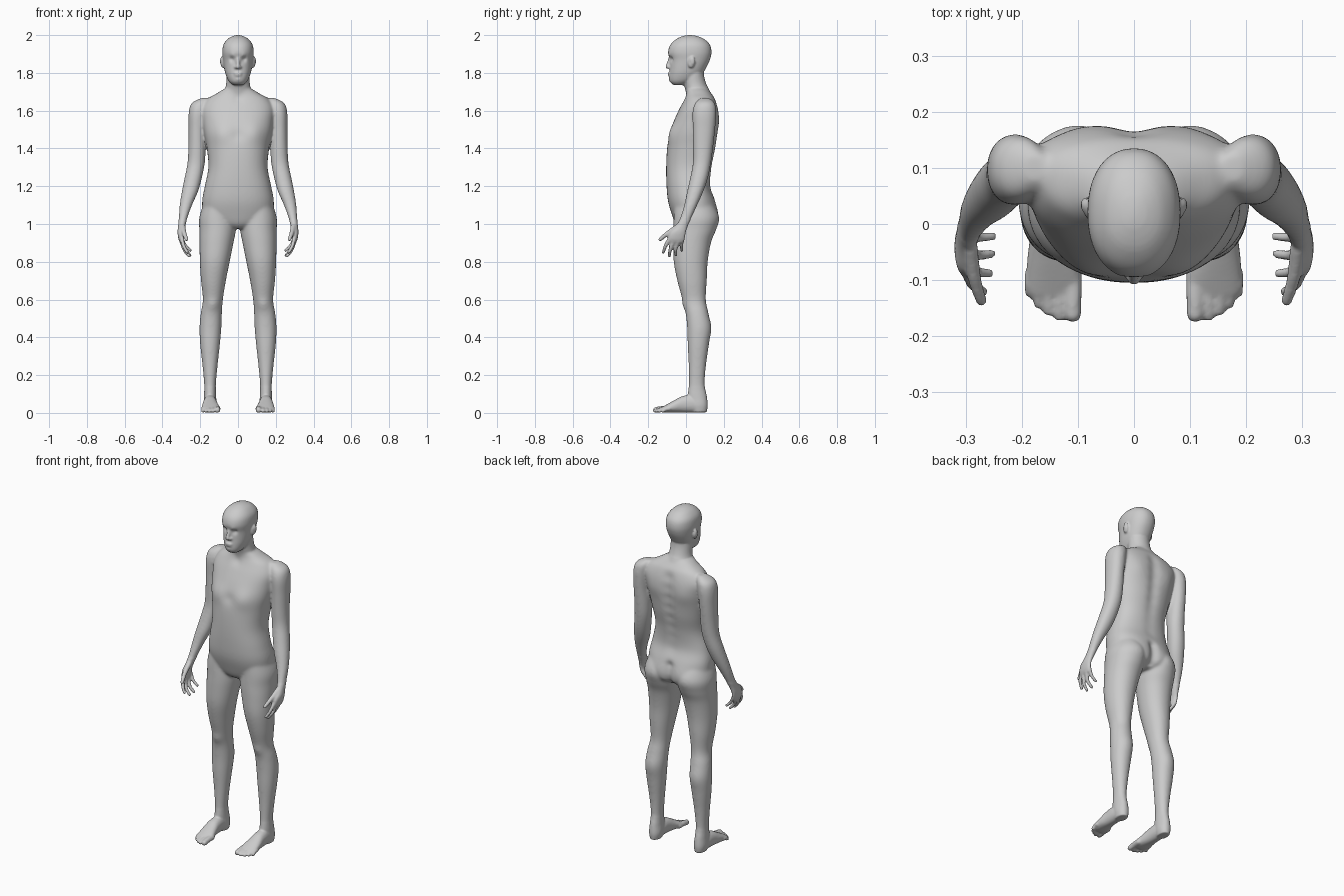
import bpy, bmesh, math
from mathutils import Vector, Matrix

bm = bmesh.new()


def spline(rows, steps=5):
    # Catmull-Rom interpolation through rows of numbers
    out = []
    for i in range(len(rows) - 1):
        a, b, c, d = (rows[max(0, min(len(rows) - 1, i + k))] for k in (-1, 0, 1, 2))
        for s in range(steps):
            t = s / steps
            out.append([0.5 * (2 * q + (r - p) * t + (2 * p - 5 * q + 4 * r - w) * t * t
                               + (3 * q - p - 3 * r + w) * t ** 3)
                        for p, q, r, w in zip(a, b, c, d)])
    return out + [list(rows[-1])]


def loft(rows, exp=2.0, axis='z', side=1, n=40):
    # rows: position, centre u, centre v, radius u, radius v (front), radius v (back)
    rings = []
    for r in spline([tuple(r) if len(r) == 6 else tuple(r) + (r[4],) for r in rows]):
        t, cu, cv, ru, rf, rb = r
        ring = []
        for k in range(n):
            a = 2 * math.pi * k / n
            c, s = math.cos(a), math.sin(a)
            u = cu + ru * math.copysign(abs(c) ** (2 / exp), c)
            v = cv + (rb if s > 0 else rf) * math.copysign(abs(s) ** (2 / exp), s)
            ring.append(bm.verts.new((side * u, v, t) if axis == 'z' else (side * u, t, v)))
        rings.append(ring)
    for a, b in zip(rings, rings[1:]):
        for k in range(n):
            bm.faces.new((a[k], a[(k + 1) % n], b[(k + 1) % n], b[k]))
    bm.faces.new(rings[0])
    bm.faces.new(rings[-1])


def ball(pos, size, side=1):
    m = Matrix.Translation((pos[0] * side, pos[1], pos[2])) @ Matrix.Diagonal((*size, 1))
    bmesh.ops.create_icosphere(bm, subdivisions=3, radius=1, matrix=m)


def digit(path, r0, r1, side=1):
    pts = spline(path, 7)
    for i, p in enumerate(pts):
        r = r0 + (r1 - r0) * i / (len(pts) - 1)
        ball(p, (r, r, r), side)


def profile(rows):
    # z, half width, front y, widest y, back y
    return [(z, 0, c, w, c - f, b - c) for z, w, f, c, b in rows]


# torso
loft(profile([
    (.975, .05, -.03, .05, .11), (1.0, .13, -.055, .05, .155), (1.05, .182, -.075, .05, .165),
    (1.12, .19, -.095, .04, .155), (1.2, .176, -.103, .03, .13), (1.3, .157, -.105, .03, .137),
    (1.4, .165, -.10, .05, .158), (1.48, .18, -.085, .06, .168), (1.55, .19, -.062, .08, .173),
    (1.61, .195, -.035, .095, .17), (1.66, .165, -.01, .09, .155), (1.69, .115, 0, .075, .135),
    (1.715, .075, 0, .06, .115)]), 2.35)
# neck
loft(profile([(1.64, .08, .0, .06, .14), (1.70, .072, -.002, .055, .128), (1.74, .063, -.012, .045, .108),
              (1.79, .061, -.02, .04, .095), (1.85, .058, -.02, .045, .095)]))
# head
loft(profile([
    (1.735, .025, -.065, -.035, .0), (1.75, .044, -.083, -.025, .02), (1.77, .057, -.089, -.01, .055),
    (1.80, .068, -.088, 0, .09), (1.83, .074, -.086, .01, .108), (1.87, .079, -.086, .02, .127),
    (1.91, .083, -.095, .02, .135), (1.95, .077, -.082, .02, .126), (1.98, .054, -.05, .02, .095),
    (1.995, .027, -.015, .02, .058), (2.0, .005, .01, .02, .03)]), 2.2)
# nose and lips
digit([(0, -.084, 1.882), (0, -.092, 1.855), (0, -.098, 1.833)], .007, .0115)
ball((0, -.087, 1.797), (.023, .010, .006))
ball((0, -.086, 1.786), (.020, .010, .006))

for s in (1, -1):
    # nostril, ear
    ball((.012, -.088, 1.83), (.009, .010, .008), s)
    ball((.081, .028, 1.855), (.010, .019, .030), s)
    ball((.088, .034, 1.862), (.007, .014, .024), s)
    # arm and palm
    loft([(1.667, .175, .10, .02, .025), (1.64, .20, .10, .045, .052), (1.59, .212, .097, .049, .063),
          (1.50, .217, .095, .045, .059), (1.40, .217, .09, .046, .053), (1.32, .222, .084, .046, .048),
          (1.24, .238, .068, .046, .047), (1.17, .255, .048, .043, .043), (1.10, .276, .025, .033, .035),
          (1.03, .291, -.002, .023, .030), (.99, .298, -.022, .019, .032), (.955, .304, -.043, .016, .042),
          (.92, .301, -.051, .014, .044), (.90, .297, -.052, .009, .037)], 2.1, side=s)
    # fingers and thumb
    digit([(.298, -.083, .93), (.288, -.108, .885), (.268, -.12, .85)], .0115, .0085, s)
    digit([(.30, -.064, .915), (.285, -.083, .865), (.258, -.088, .83)], .0115, .0085, s)
    digit([(.30, -.040, .91), (.28, -.055, .865), (.254, -.053, .835)], .0115, .0085, s)
    digit([(.297, -.018, .92), (.278, -.024, .885), (.252, -.022, .86)], .0105, .008, s)
    digit([(.292, -.045, .985), (.284, -.098, .95), (.272, -.137, .918)], .015, .010, s)
    # leg
    loft([(1.14, .10, .03, .07, .09), (1.04, .108, .05, .096, .115), (.97, .108, .045, .097, .112),
          (.90, .114, .032, .09, .10), (.80, .123, .025, .079, .09), (.70, .13, .032, .066, .078),
          (.60, .133, .043, .053, .062), (.53, .141, .058, .056, .06), (.45, .146, .068, .058, .062),
          (.36, .148, .065, .052, .056), (.25, .148, .06, .04, .046), (.15, .148, .057, .031, .042),
          (.09, .148, .06, .032, .05), (.04, .147, .068, .035, .047), (.003, .147, .07, .028, .04)], 2.1, side=s)
    # foot
    loft([(.09, .147, .03, .03, .028), (.03, .148, .047, .034, .045), (-.02, .148, .045, .037, .043),
          (-.06, .147, .035, .043, .033), (-.10, .143, .024, .049, .022), (-.125, .142, .018, .046, .014)],
         2.2, 'y', s)
    # toes
    for x, y, r in ((.109, -.160, .0155), (.133, -.163, .0105), (.152, -.154, .0105),
                    (.170, -.141, .010), (.185, -.122, .010)):
        digit([(x, -.09, .022), (x, (y - .09) / 2, .021), (x, y, r)], r + .001, r, s)

bmesh.ops.recalc_face_normals(bm, faces=bm.faces)
mesh = bpy.data.meshes.new("body")
bm.to_mesh(mesh)
bm.free()

# fuse the parts into one skin
body = bpy.data.objects.new("body", mesh)
bpy.context.collection.objects.link(body)
fuse = body.modifiers.new("fuse", 'REMESH')
fuse.mode = 'VOXEL'
fuse.voxel_size = .0055
dg = bpy.context.evaluated_depsgraph_get()
skin = bpy.data.meshes.new_from_object(body.evaluated_get(dg))
body.modifiers.clear()
body.data = skin
skin.name = "body"

# muscle and face sculpting: centre, radius, push in y
strokes = [((0, .165, 1.2 + .06 * i), .032, -.011) for i in range(8)]
strokes += [((0, .15, .99 + .035 * i), .022, -.022) for i in range(4)]
strokes += [((0, -.09, 1.47), .03, .006), ((0, 0, 1.66), .025, .008),
            ((0, -.087, 1.768), .013, -.003), ((0, -.09, 1.777), .009, .003)]
for s in (1, -1):
    strokes += [((s * x, y, z), r, d) for x, y, z, r, d in (
        (.085, -.07, 1.48, .055, -.012), (.10, .165, 1.54, .06, .008), (.085, .15, 1.04, .06, .012),
        (.133, -.015, .57, .03, -.007), (.14, .12, .45, .05, .005), (.033, -.08, 1.872, .014, .012),
        (.032, -.07, 1.868, .007, -.005), (.03, -.088, 1.893, .014, -.003), (.088, .022, 1.855, .008, .004))]
for v in skin.vertices:
    p = v.co.copy()
    for c, r, d in strokes:
        if abs(p.z - c[2]) < 2.5 * r:
            q = (p - Vector(c)).length_squared / (r * r)
            if q < 6:
                v.co.y += d * math.exp(-q)

# strong smoothing on trunk and limbs, light smoothing on face, hands and feet
broad = body.vertex_groups.new(name="broad")
broad.add([v.index for v in skin.vertices
           if .14 < v.co.z < 1.72 and not (abs(v.co.x) > .235 and v.co.z < 1.02)], 1, 'REPLACE')
for name, count in (("broad", 22), ("", 3)):
    sm = body.modifiers.new("smooth", 'SMOOTH')
    sm.factor = .5
    sm.iterations = count
    sm.vertex_group = name
for f in skin.polygons:
    f.use_smooth = True
